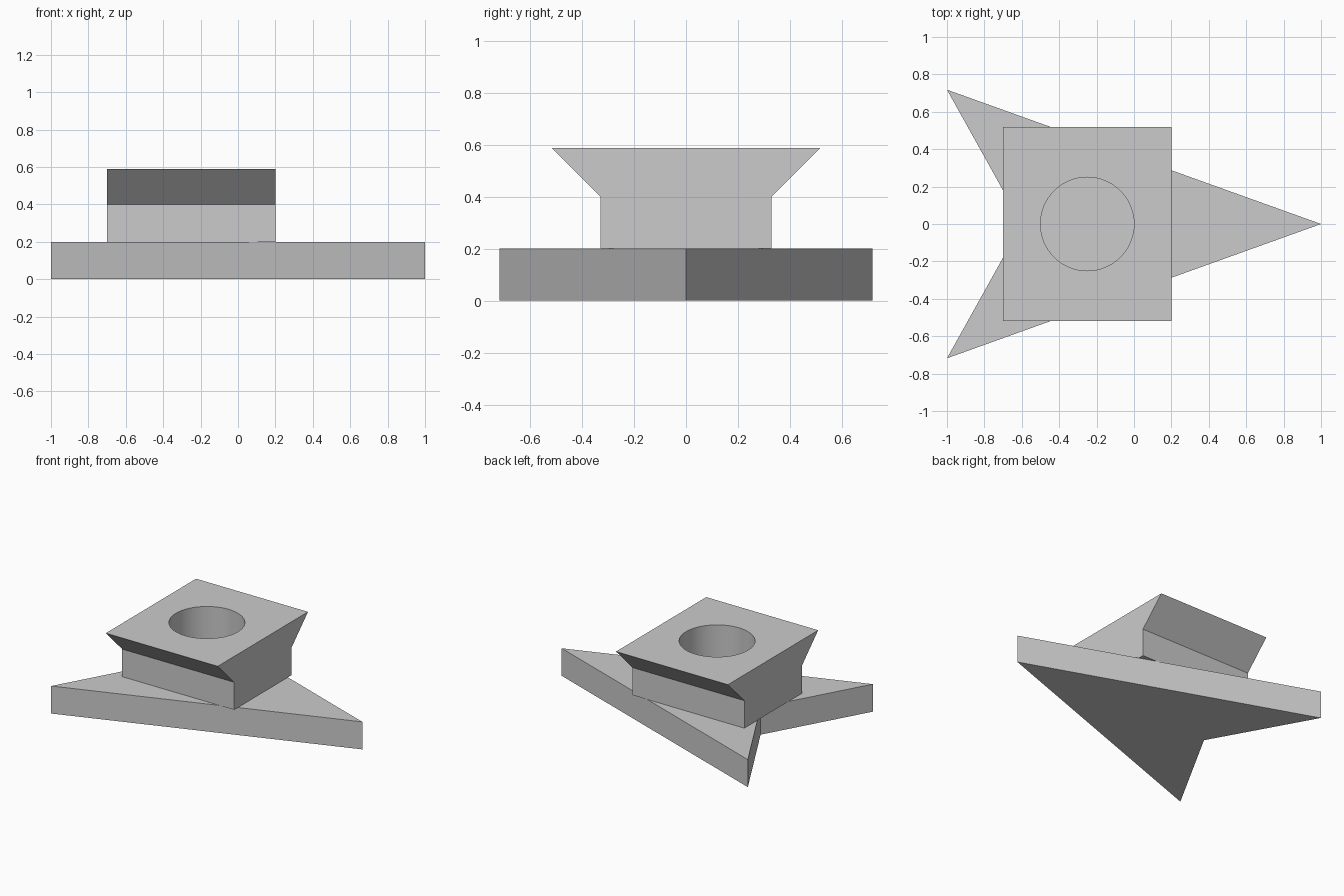
import bpy
import bmesh
from mathutils import Vector

old = bpy.data.objects.get("Cube")
if old:
    bpy.data.objects.remove(old, do_unlink=True)

grey = bpy.data.materials.new("light grey")
grey.use_nodes = True
colour = (0.6, 0.6, 0.6, 1)
grey.diffuse_color = colour
grey.node_tree.nodes["Principled BSDF"].inputs["Base Color"].default_value = colour


def prism(name, outline, sweep):
    """Extrude a closed 3D outline along a sweep vector."""
    bm = bmesh.new()
    face = bm.faces.new([bm.verts.new(p) for p in outline])
    result = bmesh.ops.extrude_face_region(bm, geom=[face], use_keep_orig=True)
    moved = [v for v in result["geom"] if isinstance(v, bmesh.types.BMVert)]
    bmesh.ops.translate(bm, verts=moved, vec=Vector(sweep))
    bmesh.ops.recalc_face_normals(bm, faces=bm.faces)
    mesh = bpy.data.meshes.new(name)
    bm.to_mesh(mesh)
    bm.free()
    mesh.materials.append(grey)
    obj = bpy.data.objects.new(name, mesh)
    bpy.context.collection.objects.link(obj)
    return obj


# Arrowhead base plate with a notched tail
arrow = [(1, 0), (-1, 0.718), (-0.6, 0), (-1, -0.718)]
prism("arrow_base", [(x, y, 0) for x, y in arrow], (0, 0, 0.2))

# Block with a flared top, mirrored profile swept along x
half = [(0.33, 0.2), (0.33, 0.4), (0.518, 0.588)]
profile = half + [(-y, z) for y, z in reversed(half)]
block = prism("flared_block", [(-0.7, y, z) for y, z in profile], (0.9, 0, 0))

# Round bore through the block down to the plate
bpy.ops.mesh.primitive_cylinder_add(vertices=64, radius=0.25, depth=1,
                                    location=(-0.25, 0, 0.4))
cutter = bpy.context.object
cutter.name = "bore_cutter"
cutter.data.materials.append(grey)
bore = block.modifiers.new("bore", "BOOLEAN")
bore.operation = "DIFFERENCE"
bore.solver = "EXACT"
bore.object = cutter
bpy.ops.object.select_all(action="DESELECT")
block.select_set(True)
bpy.context.view_layer.objects.active = block
bpy.ops.object.modifier_apply(modifier=bore.name)
bpy.data.objects.remove(cutter, do_unlink=True)
bpy.ops.object.shade_smooth_by_angle()
